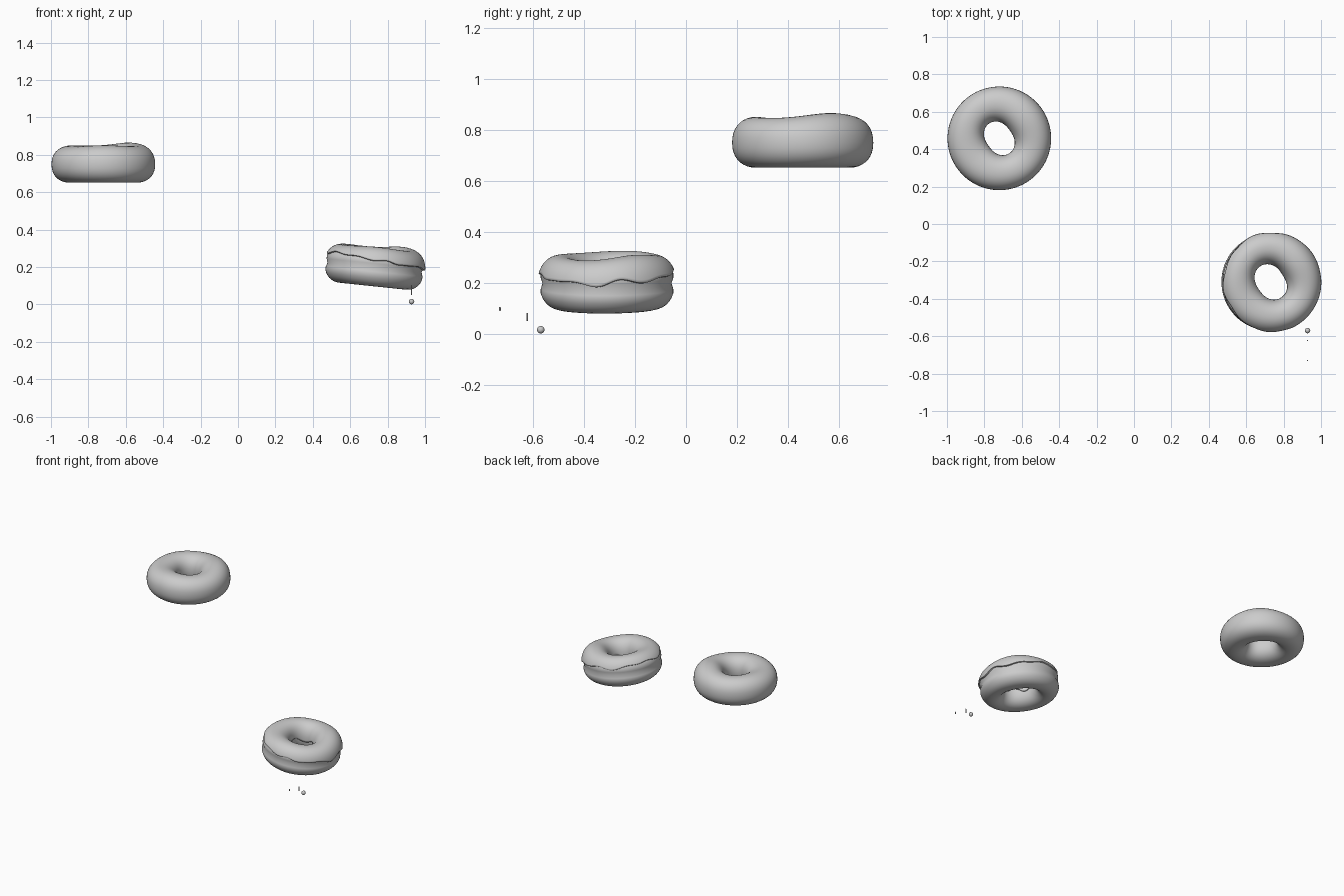
import bpy, bmesh, math
from math import sin, cos, pi, radians, exp
from mathutils import Vector

if "Cube" in bpy.data.objects:
    bpy.data.objects.remove(bpy.data.objects["Cube"])

grey = bpy.data.materials.new("plain_grey")
grey.use_nodes = True
colour = (0.6, 0.6, 0.6, 1)
grey.diffuse_color = colour
grey.node_tree.nodes["Principled BSDF"].inputs["Base Color"].default_value = colour


def finish(bm, name, location, tilt=0):
    bmesh.ops.recalc_face_normals(bm, faces=bm.faces)
    mesh = bpy.data.meshes.new(name)
    bm.to_mesh(mesh)
    bm.free()
    mesh.materials.append(grey)
    mesh.shade_smooth()
    obj = bpy.data.objects.new(name, mesh)
    obj.location = location
    obj.rotation_euler.y = tilt
    bpy.context.collection.objects.link(obj)
    return obj


def soft(v, power):
    return math.copysign(abs(v) ** power, v)


def dough_point(th, phi, outer, inner, half, waist=0, puff=0):
    """Point on a slightly squared ring with an oval hole and an uneven top."""
    inner += 0.013 * cos(2 * (th - radians(125)))
    mid, rad = (outer + inner) / 2, (outer - inner) / 2
    r = mid + rad * soft(cos(phi), 0.93)
    z = half * soft(sin(phi), 0.88)
    if cos(phi) > 0:
        r -= waist * exp(-(z / 0.02) ** 2)
    z += max(0, sin(phi)) * (0.016 * exp(2.5 * (cos(th - radians(45)) - 1))
                             + 0.003 * sin(3 * th) + puff)
    return Vector((r * cos(th), r * sin(th), z))


def ring(name, section, location, tilt=0, closed=True, around=96, across=36):
    """Sweep a section function of angle and 0..1 parameter around the hole."""
    bm = bmesh.new()
    steps = across if closed else across + 1
    rows = [[bm.verts.new(section(2 * pi * i / around, j / across))
             for j in range(steps)] for i in range(around)]
    for i in range(around):
        a, b = rows[i], rows[(i + 1) % around]
        for j in range(across):
            k = (j + 1) % steps
            bm.faces.new((a[j], b[j], b[k], a[k]))
    return finish(bm, name, location, tilt)


# Plain doughnut
ring("plain_doughnut",
     lambda th, t: dough_point(th, 2 * pi * t, 0.277, 0.083, 0.098),
     (-0.72, 0.458, 0.749))

# Iced doughnut, leaning down to its left
ICED_AT, LEAN = (0.73, -0.31, 0.197), radians(6)
ring("iced_doughnut_body",
     lambda th, t: dough_point(th, 2 * pi * t, 0.265, 0.095, 0.1, 0.012),
     ICED_AT, LEAN)


# Icing with a wavy, dripping rim
def icing_section(th, t):
    rim = (0.038 - 0.015 * cos(th) + 0.006 * sin(5 * th + 1) + 0.005 * sin(9 * th)
           - 0.018 * exp(60 * (cos(th - radians(-65)) - 1))
           - 0.012 * exp(40 * (cos(th - radians(-5)) - 1)))
    start = math.asin(max(-0.5, min(0.9, rim / 0.1)))
    end = pi + 0.1 * sin(4 * th)
    # Both ends tuck back into the dough to close the lip
    s = min(max((t - 0.1) / 0.8, 0), 1)
    lift = 0.011 * math.sqrt(max(0, 1 - (1 - min(t, 1 - t) / 0.1) ** 2)) if min(t, 1 - t) < 0.1 else 0.011
    lift -= 0.004
    phi = start + (end - start) * s
    return dough_point(th, phi, 0.265 + lift, 0.095 - lift, 0.1 + lift)


ring("icing", icing_section, ICED_AT, LEAN, closed=False, around=160, across=40)


# Loose crumbs: one ball and two thin sprinkles
def crumb(name, location, radius, height):
    bm = bmesh.new()
    bmesh.ops.create_uvsphere(bm, u_segments=16, v_segments=12, radius=radius)
    for v in bm.verts:
        v.co.z += math.copysign(height / 2 - radius, v.co.z) if abs(v.co.z) > 1e-6 else 0
    finish(bm, name, location)


crumb("ball_sprinkle", (0.928, -0.57, 0.015), 0.0145, 0.029)
crumb("long_sprinkle", (0.928, -0.623, 0.065), 0.0035, 0.032)
crumb("short_sprinkle", (0.928, -0.73, 0.097), 0.0035, 0.016)
